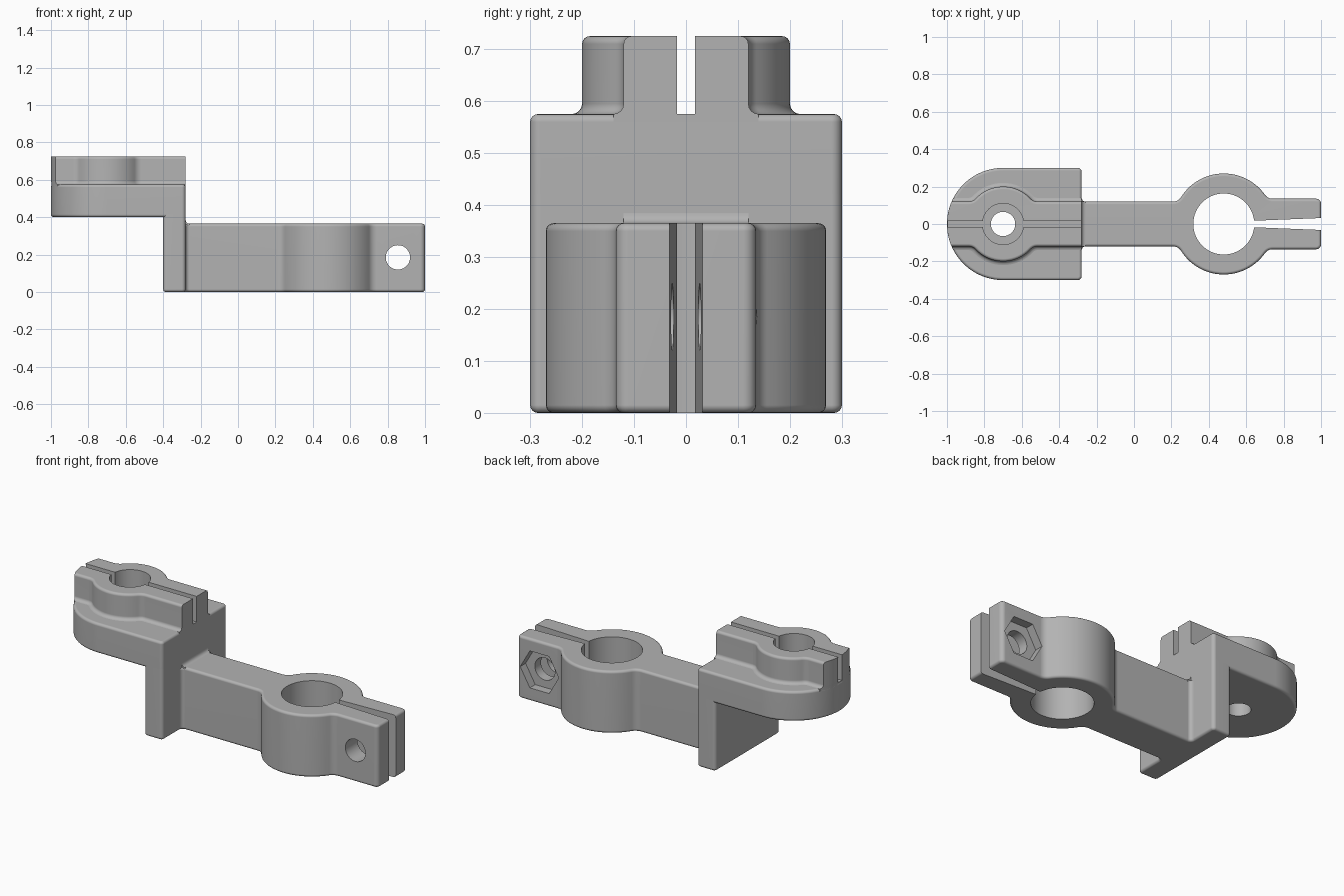
import bpy, bmesh
from math import sin, cos, radians, degrees, sqrt, atan2

if "Cube" in bpy.data.objects:
    bpy.data.objects.remove(bpy.data.objects["Cube"])

grey = bpy.data.materials.new("plain_grey")
grey.use_nodes = True
grey.diffuse_color = (0.45, 0.45, 0.45, 1)
grey.node_tree.nodes["Principled BSDF"].inputs["Base Color"].default_value = (0.45, 0.45, 0.45, 1)

EDGE = 0.015                  # rounding of outer edges
BLEND = 0.05                  # fillet between rings and arms
FOOT = 0.02                   # fillet where parts meet
QUARTER = [radians(22.5 * i) for i in range(5)]


def arc(cx, cy, r, start, end, n):
    angles = [radians(start + (end - start) * i / n) for i in range(n + 1)]
    return [(cx + r * cos(a), cy + r * sin(a)) for a in angles]


def mirrored(half):
    return half + [(x, -y) for x, y in reversed(half)]


def loft(name, rings):
    """Skin a stack of equal-length point rings and cap both ends."""
    bm = bmesh.new()
    rows = [[bm.verts.new(p) for p in ring] for ring in rings]
    n = len(rows[0])
    for low, high in zip(rows, rows[1:]):
        for i in range(n):
            j = (i + 1) % n
            bm.faces.new((low[i], low[j], high[j], high[i]))
    bm.faces.new(rows[0])
    bm.faces.new(rows[-1])
    bmesh.ops.recalc_face_normals(bm, faces=bm.faces[:])
    mesh = bpy.data.meshes.new(name)
    bm.to_mesh(mesh)
    bm.free()
    mesh.materials.append(grey)
    obj = bpy.data.objects.new(name, mesh)
    bpy.context.collection.objects.link(obj)
    return obj


def stack(name, outline, layers):
    """Loft a plan outline through (height, outward offset) layers."""
    return loft(name, [[(x, y, z) for x, y in outline(o)] for z, o in layers])


def prism(name, points, low, high, axis="z"):
    if axis == "z":
        return loft(name, [[(a, b, h) for a, b in points] for h in (low, high)])
    return loft(name, [[(a, h, b) for a, b in points] for h in (low, high)])


def circle(cx, cy, r, n=64):
    return arc(cx, cy, r, 0, 360, n)[:-1]


def round_bottom(z):
    return [(z + EDGE - EDGE * cos(t), EDGE * sin(t) - EDGE) for t in QUARTER]


def round_top(z):
    return [(z - EDGE + EDGE * sin(t), EDGE * cos(t) - EDGE) for t in QUARTER]


def ring_side(cx, radius, left_w, right_w, o):
    """Upper half of a round boss blended into an arm on each side."""
    def blend(w):
        h = w + BLEND
        d = sqrt((radius + BLEND) ** 2 - h * h)
        return h, d, degrees(atan2(h, d))
    h1, d1, a1 = blend(left_w)
    h2, d2, a2 = blend(right_w)
    return (arc(cx - d1, h1, BLEND - o, 270, 360 - a1, 8)
            + arc(cx, 0, radius + o, 180 - a1, a2, 28)[1:-1]
            + arc(cx + d2, h2, BLEND - o, 180 + a2, 270, 8))


# Plan outlines
PIN_X, BORE_X, WALL = -0.7, 0.48, -0.28


def post_outline(o):
    return mirrored(arc(-0.38, 0.28, 0.02 + o, 180, 90, 4)
                    + arc(WALL - 0.02, 0.28, 0.02 + o, 90, 0, 4))


def plate_outline(o):
    return mirrored(arc(PIN_X, 0, 0.3 + o, 178, 90, 32)
                    + arc(WALL - 0.02, 0.28, 0.02 + o, 90, 0, 4))


def small_clamp_outline(o):
    w = 0.12 + o
    ys = [w * k / 4 for k in range(1, 5)]
    tip = [(PIN_X - sqrt(0.09 - y * y), y) for y in ys]
    return mirrored(tip + ring_side(PIN_X, 0.2, 0.12, 0.12, o) + [(WALL, w)])


def large_clamp_outline(o):
    foot = arc(WALL + FOOT, 0.12 + FOOT, FOOT - o, 180, 270, 4)
    ear = arc(0.975, 0.11, 0.025 + o, 90, 0, 5)
    return mirrored([(-0.32, 0.12 + FOOT)] + foot
                    + ring_side(BORE_X, 0.27, 0.12, 0.135, o) + ear)


# Solid parts
post = stack("post", post_outline, round_bottom(0) + [(0.42, 0)])
plate = stack("upper_plate", plate_outline, round_bottom(0.4) + round_top(0.575))
skirt = [(0.575 + FOOT - FOOT * cos(t), FOOT - FOOT * sin(t)) for t in QUARTER]
small_clamp = stack("small_clamp", small_clamp_outline,
                    [(0.555, FOOT)] + skirt + round_top(0.725))
large_clamp = stack("large_clamp_arm", large_clamp_outline,
                    round_bottom(0) + round_top(0.365))
fillet = prism("arm_top_fillet",
               [(-0.3, 0.35), (-0.3, 0.385)]
               + arc(WALL + FOOT, 0.365 + FOOT, FOOT, 180, 270, 5) + [(-0.26, 0.35)],
               -0.12, 0.12, "y")

# Cutters
pin_hole = prism("pin_hole_cutter", circle(PIN_X, 0, 0.065), 0.2, 0.9)
pin_recess = prism("pin_recess_cutter", circle(PIN_X, 0, 0.11), 0.575, 0.9)
pin_slot = prism("pin_slot_cutter",
                 mirrored([(-1.1, 0.017), (-0.2, 0.017)]), 0.575, 0.9)
bore = prism("bore_cutter", circle(BORE_X, 0, 0.163), -0.1, 0.5)
bore_slot = prism("bore_slot_cutter",
                  mirrored([(BORE_X, 0.011), (1.1, 0.036)]), -0.1, 0.5)
bolt_hole = prism("bolt_hole_cutter", circle(0.855, 0.185, 0.065, 48), -0.3, 0.3, "y")
nut_pocket = prism("nut_pocket_cutter", circle(0.855, 0.185, 0.125, 6), 0.085, 0.3, "y")


def cut(target, *cutters):
    bpy.context.view_layer.objects.active = target
    for cutter in cutters:
        mod = target.modifiers.new("cut", "BOOLEAN")
        mod.operation = "DIFFERENCE"
        mod.solver = "EXACT"
        mod.object = cutter
        bpy.ops.object.modifier_apply(modifier=mod.name)


cut(plate, pin_hole)
cut(small_clamp, pin_hole, pin_recess, pin_slot)
cut(large_clamp, bore, bore_slot, bolt_hole, nut_pocket)
for cutter in (pin_hole, pin_recess, pin_slot, bore, bore_slot, bolt_hole, nut_pocket):
    bpy.data.objects.remove(cutter)

# Smooth curves, crisp edges, flat large faces
for obj in (post, plate, small_clamp, large_clamp, fillet):
    bpy.ops.object.select_all(action="DESELECT")
    obj.select_set(True)
    bpy.context.view_layer.objects.active = obj
    bpy.ops.object.shade_smooth_by_angle(angle=radians(35))
    weighted = obj.modifiers.new("weighted_normals", "WEIGHTED_NORMAL")
    weighted.keep_sharp = True
